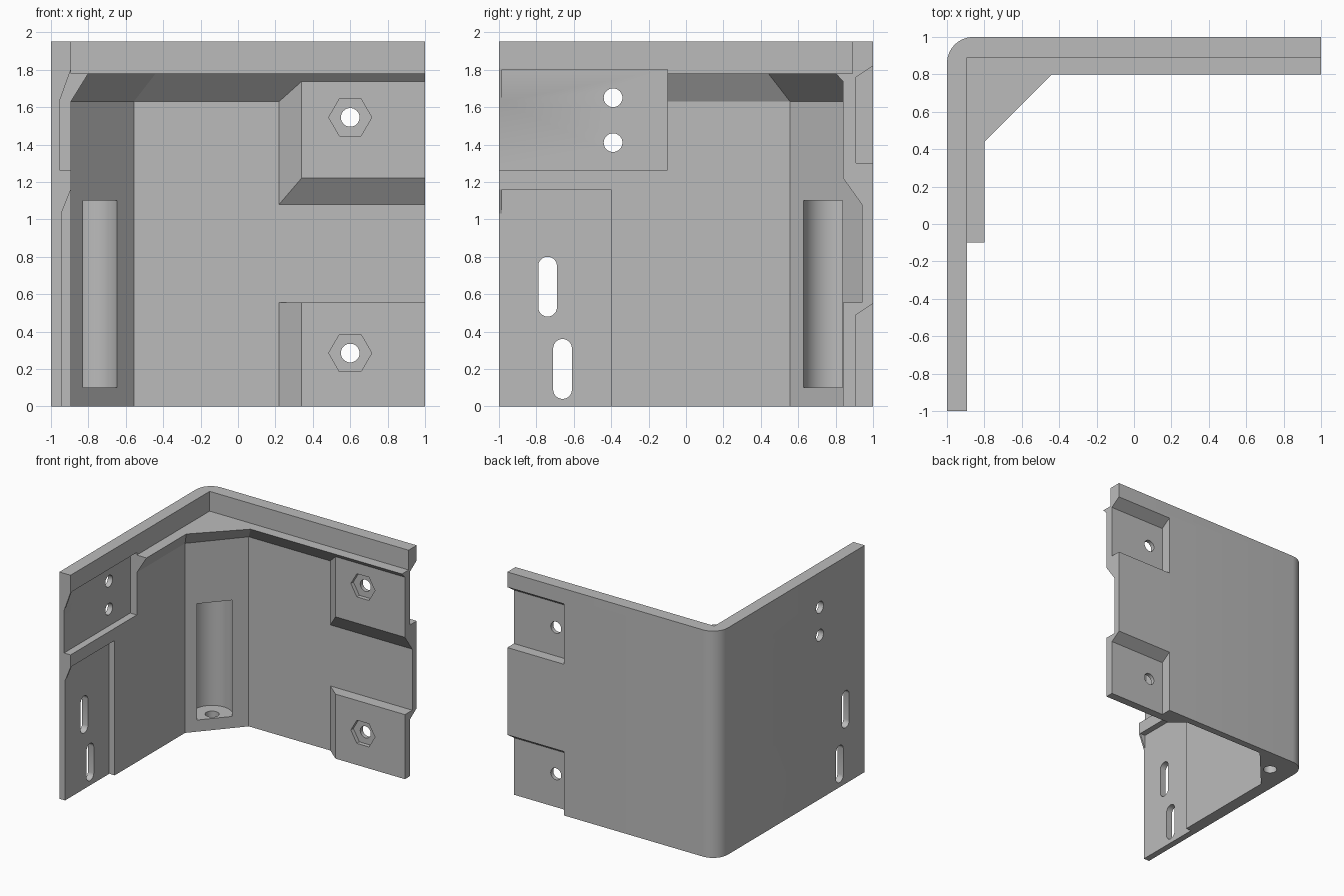
import bpy, bmesh, math

cube = bpy.data.objects.get("Cube")
if cube:
    bpy.data.objects.remove(cube, do_unlink=True)

TOP = 1.95


def loft(name, rings):
    """Closed solid through rings of 3D points with equal counts."""
    bm = bmesh.new()
    loops = [[bm.verts.new(p) for p in ring] for ring in rings]
    n = len(loops[0])
    for low, high in zip(loops, loops[1:]):
        for i in range(n):
            j = (i + 1) % n
            bm.faces.new((low[i], low[j], high[j], high[i]))
    bm.faces.new(loops[0][::-1])
    bm.faces.new(loops[-1])
    bmesh.ops.recalc_face_normals(bm, faces=bm.faces)
    mesh = bpy.data.meshes.new(name)
    bm.to_mesh(mesh)
    bm.free()
    obj = bpy.data.objects.new(name, mesh)
    bpy.context.collection.objects.link(obj)
    return obj


def prism(name, pts, axis, lo, hi):
    """Extrude a 2D outline along an axis (0 x, 1 y, 2 z)."""
    def place(p, d):
        q = list(p)
        q.insert(axis, d)
        return q
    return loft(name, [[place(p, d) for p in pts] for d in (lo, hi)])


def box(name, x, y, z):
    return prism(name, [(x[0], y[0]), (x[1], y[0]), (x[1], y[1]), (x[0], y[1])], 2, *z)


def circle(a, b, r, n=32, stretch=0.0):
    """Round outline; stretch pulls the halves apart into a slot."""
    pts = []
    for i in range(n):
        t = math.tau * (i + (0.5 if stretch else 0)) / n
        shift = math.copysign(stretch, math.sin(t))
        pts.append((a + r * math.cos(t), b + r * math.sin(t) + shift))
    return pts


def combine(tool, operation="DIFFERENCE"):
    mod = bracket.modifiers.new(tool.name, "BOOLEAN")
    mod.operation = operation
    mod.solver = "EXACT"
    mod.object = tool
    bpy.context.view_layer.objects.active = bracket
    bpy.ops.object.modifier_apply(modifier=mod.name)
    bpy.data.objects.remove(tool, do_unlink=True)


# L-shaped wall with rounded outer corner, chamfered inner corner and top ledge
R = 0.14
arc = [(R - 1 - R * math.sin(t), 1 - R + R * math.cos(t))
       for t in (math.pi / 2 * i / 8 for i in range(9))]
outer = [(1.1, 1)] + arc + [(-1, -1.1)]
thin = [(-0.893, -1.1), (-0.893, 0.556), (-0.556, 0.94), (1.1, 0.94)]
thick = [(-0.8, -1.1), (-0.8, 0.44), (-0.44, 0.8), (1.1, 0.8)]
levels = [(-0.1, thin), (1.63, thin), (1.78, thick), (2.05, thick)]
bracket = loft("corner_bracket",
               [[(x, y, z) for x, y in outer + inner] for z, inner in levels])
combine(box("lip_cut", (-0.893, 1.3), (-1.3, 0.89), (1.78, 2.2)))


# Raised pads inside the back wall, tapered on the sloped sides
def pad(name, base_z, face_z):
    rings = []
    for y, x, (lo, hi) in ((0.96, 0.196, base_z), (0.84, 0.34, face_z)):
        rings.append([(x, y, lo), (1.1, y, lo), (1.1, y, hi), (x, y, hi)])
    combine(loft(name, rings), "UNION")


pad("upper_pad", (1.052, 1.76), (1.22, 1.76))
pad("lower_pad", (-0.1, 0.555), (-0.1, 0.555))

# Recesses on the outside of the back wall, each with a sloped roof
for lo, hi in ((1.30, 1.82), (-0.2, 0.55)):
    profile = [(1.09, lo), (0.91, lo), (0.91, hi - 0.06), (1, hi), (1.09, hi + 0.06)]
    combine(prism("back_recess", profile, 0, 0.46, 1.3))

# Recesses on the inside of the side wall
combine(box("upper_side_recess", (-0.955, -0.4), (-1.3, -0.1), (1.265, 1.802)))
combine(box("lower_side_recess", (-0.945, -0.4), (-1.3, -0.4), (-0.2, 1.16)))

# Thin triangular webs at the free end of the side recesses
for floor, lo, hi in ((-0.955, 1.63, 1.802), (-0.945, 1.03, 1.16)):
    web = [(floor, lo), (-0.893, hi), (-0.893, hi + 0.01),
           (floor - 0.02, hi + 0.01), (floor - 0.02, lo)]
    combine(prism("end_web", web, 1, -1.1, -0.985), "UNION")

# Bolt holes with hexagonal nut pockets
for z in (0.285, 1.545):
    combine(prism("nut_pocket", circle(0.6, z, 0.115, 6), 1, 0.7, 0.875))
    combine(prism("bolt_hole", circle(0.6, z, 0.05), 1, 0.7, 1.2))

# Round holes and slots through the side wall
for z in (1.41, 1.65):
    combine(prism("side_hole", circle(-0.39, z, 0.05), 0, -1.2, -0.7))
for y, z in ((-0.74, 0.64), (-0.66, 0.2)):
    combine(prism("side_slot", circle(y, z, 0.05, stretch=0.11), 0, -1.2, -0.7))

# Vertical round pocket in the corner with a hole through its floor
combine(prism("corner_pocket", circle(-0.797, 0.786, 0.16, 48), 2, 0.1, 1.1))
combine(prism("corner_hole", circle(-0.797, 0.786, 0.055), 2, -0.2, 0.5))

# Trim the oversized ends
combine(box("trim", (-1.3, 1), (-1, 1.3), (0, TOP)), "INTERSECT")

grey = bpy.data.materials.new("plain_grey")
grey.use_nodes = True
colour = (0.5, 0.5, 0.5, 1)
grey.diffuse_color = colour
grey.node_tree.nodes["Principled BSDF"].inputs["Base Color"].default_value = colour
bracket.data.materials.clear()
bracket.data.materials.append(grey)

bpy.ops.object.select_all(action="DESELECT")
bracket.select_set(True)
bpy.context.view_layer.objects.active = bracket
bpy.ops.object.shade_smooth_by_angle(angle=math.radians(20))
